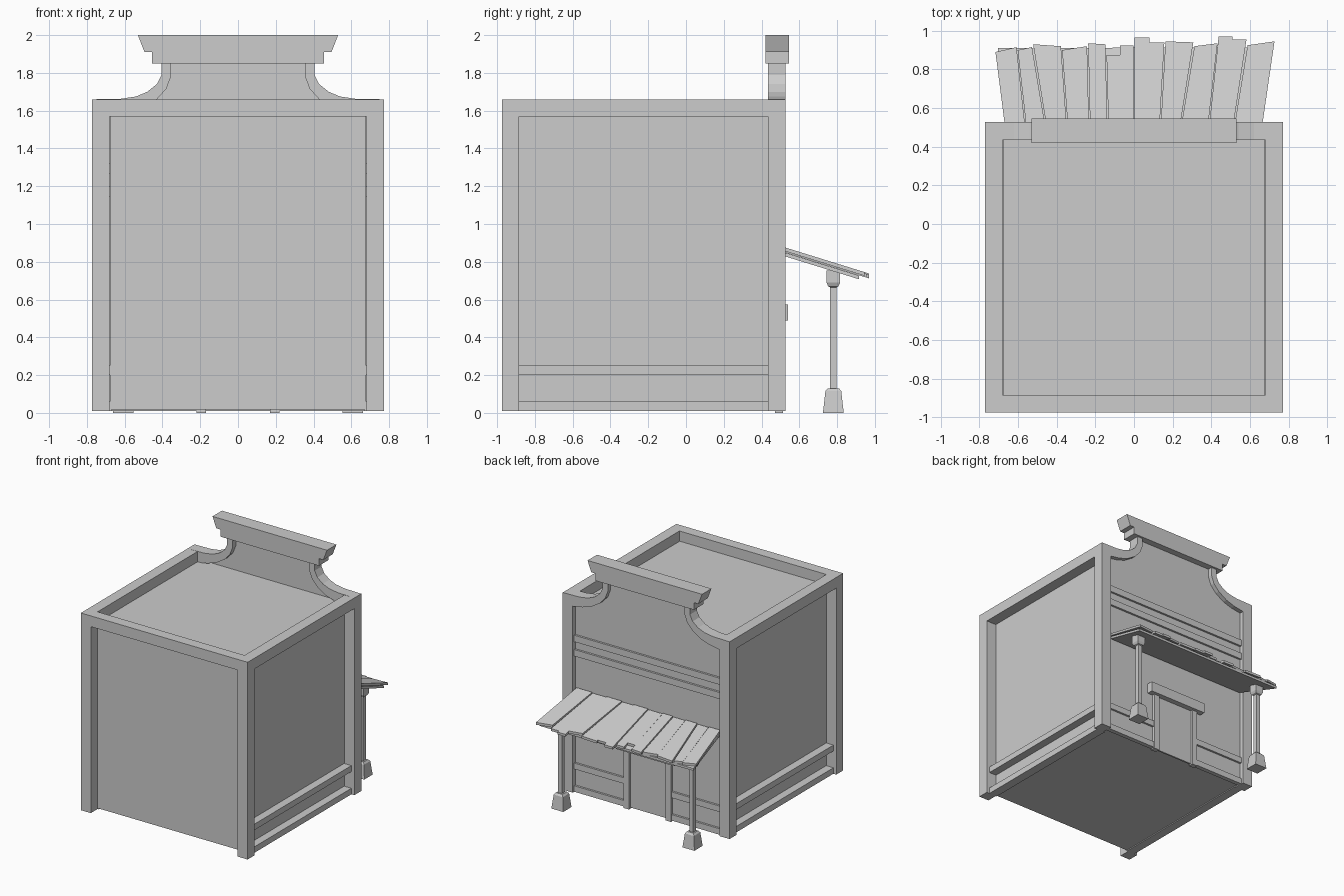
import bpy, bmesh
from mathutils import Vector

old = bpy.data.objects.get("Cube")
if old:
    bpy.data.objects.remove(old, do_unlink=True)

plaster = bpy.data.materials.new("plain_grey")
plaster.use_nodes = True
GREY = (0.605, 0.605, 0.605, 1)
plaster.diffuse_color = GREY
plaster.node_tree.nodes["Principled BSDF"].inputs["Base Color"].default_value = GREY


def finish(name, bm):
    bmesh.ops.recalc_face_normals(bm, faces=bm.faces)
    mesh = bpy.data.meshes.new(name)
    bm.to_mesh(mesh)
    bm.free()
    mesh.materials.append(plaster)
    obj = bpy.data.objects.new(name, mesh)
    bpy.context.collection.objects.link(obj)
    return obj


def prism(name, points, offset):
    """Extrude a flat outline along an offset."""
    bm = bmesh.new()
    face = bm.faces.new([bm.verts.new(p) for p in points])
    moved = bmesh.ops.extrude_face_region(bm, geom=[face], use_keep_orig=True)["geom"]
    verts = [g for g in moved if isinstance(g, bmesh.types.BMVert)]
    bmesh.ops.translate(bm, verts=verts, vec=Vector(offset))
    return finish(name, bm)


def box(name, x, y, z):
    pts = [(x[0], y[0], z[0]), (x[1], y[0], z[0]), (x[1], y[1], z[0]), (x[0], y[1], z[0])]
    return prism(name, pts, (0, 0, z[1] - z[0]))


def slab(name, outline, y0, y1):
    """Extrude an x-z outline through the depth of the facade."""
    return prism(name, [(x, y0, z) for x, z in outline], (0, y1 - y0, 0))


def turned(name, cx, cy, rings):
    """Square column through rings of (half width, height)."""
    bm = bmesh.new()
    last = None
    for r, z in rings:
        ring = [bm.verts.new((cx + sx * r, cy + sy * r, z))
                for sx, sy in ((-1, -1), (1, -1), (1, 1), (-1, 1))]
        if last:
            for i in range(4):
                j = (i + 1) % 4
                bm.faces.new((last[i], last[j], ring[j], ring[i]))
        else:
            bm.faces.new(ring)
        last = ring
    bm.faces.new(last)
    return finish(name, bm)


W, IN, TOP = 0.772, 0.68, 1.66
BACK, FACADE, FRONT = -0.975, 0.435, 0.527
PANEL = 0.49

# Recessed walls, roof and floor, set at the inner faces of the frame
box("wall_core", (-IN + 0.002, IN - 0.002), (BACK + 0.088, PANEL - 0.008), (0.018, 1.575))

# Frame of posts and roof beams, with side rails
box("plain_beam", (-W, W), (BACK, BACK + 0.09), (1.57, TOP))
for side, s in (("left", 1), ("right", -1)):
    span = sorted((s * IN, s * W))
    box(side + "_corner_post", span, (BACK, BACK + 0.09), (0.01, 1.57))
    box(side + "_roof_beam", span, (BACK + 0.09, FACADE), (1.57, TOP))
    rail = sorted((s * 0.67, s * 0.745))
    for label, z in (("base", (0.01, 0.06)), ("waist", (0.2, 0.25))):
        box(f"{side}_{label}_rail", rail, (-0.885, FACADE), z)
        box(f"{side}_facade_{label}_rail", sorted((s * 0.21, s * IN)), (0.47, 0.507), z)

# Facade: curved gable trim around a recessed panel
outer = [(0.405, 1.85), (0.405, 1.79), (0.43, 1.74), (0.48, 1.70),
         (0.54, 1.675), (0.62, 1.663), (W, TOP)]
inner = [(0.355, 1.85), (0.355, 1.78), (0.38, 1.715), (0.43, TOP),
         (0.51, 1.61), (0.59, 1.585), (IN, 1.57)]
for side, s in (("left", 1), ("right", -1)):
    outline = outer + [(W, 0.01), (IN, 0.01)] + inner[::-1]
    slab(side + "_facade_trim", [(s * x, z) for x, z in outline], FACADE, FRONT)
half = inner + [(IN, 0.018)]
slab("facade_panel", half + [(-x, z) for x, z in half[::-1]], PANEL - 0.012, PANEL)
for z in (1.145, 1.265):
    box("facade_band", (-IN, IN), (0.47, 0.507), (z, z + 0.055))

# Cornice
slab("cornice_base", [(-0.455, 1.85), (0.455, 1.85), (0.455, 1.91), (-0.455, 1.91)], 0.42, 0.545)
slab("cornice_cap", [(-0.495, 1.91), (0.495, 1.91), (0.53, 2), (-0.53, 2)], 0.42, 0.545)

# Door surround
for s in (1, -1):
    box("door_jamb", (s * 0.195 - 0.025, s * 0.195 + 0.025), (0.47, 0.513), (0, 0.5))
box("door_lintel", (-0.27, 0.27), (0.47, 0.54), (0.49, 0.575))
box("door", (-0.17, 0.17), (0.48, 0.494), (0.01, 0.49))


# Awning: sheet with fanned planks
def slope(x, y, drop=0):
    return (x, y, 0.875 - 0.31 * (y - FRONT) - drop)


prism("awning_sheet", [slope(-0.665, 0.5, 0.027), slope(0.66, 0.5, 0.027),
                       slope(0.71, 0.915, 0.027), slope(-0.705, 0.91, 0.027)], (0, 0, -0.02))
near = [-0.67, -0.56, -0.455, -0.345, -0.23, -0.135, 0, 0.135, 0.24, 0.385, 0.515, 0.665]
far = [-0.72, -0.605, -0.525, -0.375, -0.24, -0.145, 0, 0.16, 0.31, 0.435, 0.585, 0.73]
ends = [(0.89, 0.915), (0.9, 0.915), (0.93, 0.92), (0.9, 0.92), (0.935, 0.93),
        (0.875, 0.925), (0.965, 0.94), (0.945, 0.94), (0.92, 0.935),
        (0.97, 0.955), (0.925, 0.945)]
gap = 0.003
for i, (e0, e1) in enumerate(ends):
    drop = 0.006 * (i % 2)
    pts = [slope(near[i] + gap, 0.5, drop), slope(near[i + 1] - gap, 0.5, drop),
           slope(far[i + 1] - gap, e1, drop), slope(far[i] + gap, e0, drop)]
    if i in (5, 6, 9):      # chipped plank ends
        mid = (far[i] + far[i + 1]) / 2
        pts[3:3] = [slope(mid, e1, drop), slope(mid, e0, drop)]
    prism("awning_plank", pts, (0, 0, -0.02))

# Awning columns
for side, s in (("left", 1), ("right", -1)):
    turned(side + "_awning_column", s * 0.607, 0.78,
           [(0.055, 0), (0.042, 0.115), (0.03, 0.13), (0.018, 0.13), (0.018, 0.665),
            (0.027, 0.67), (0.036, 0.69), (0.036, 0.755)])
